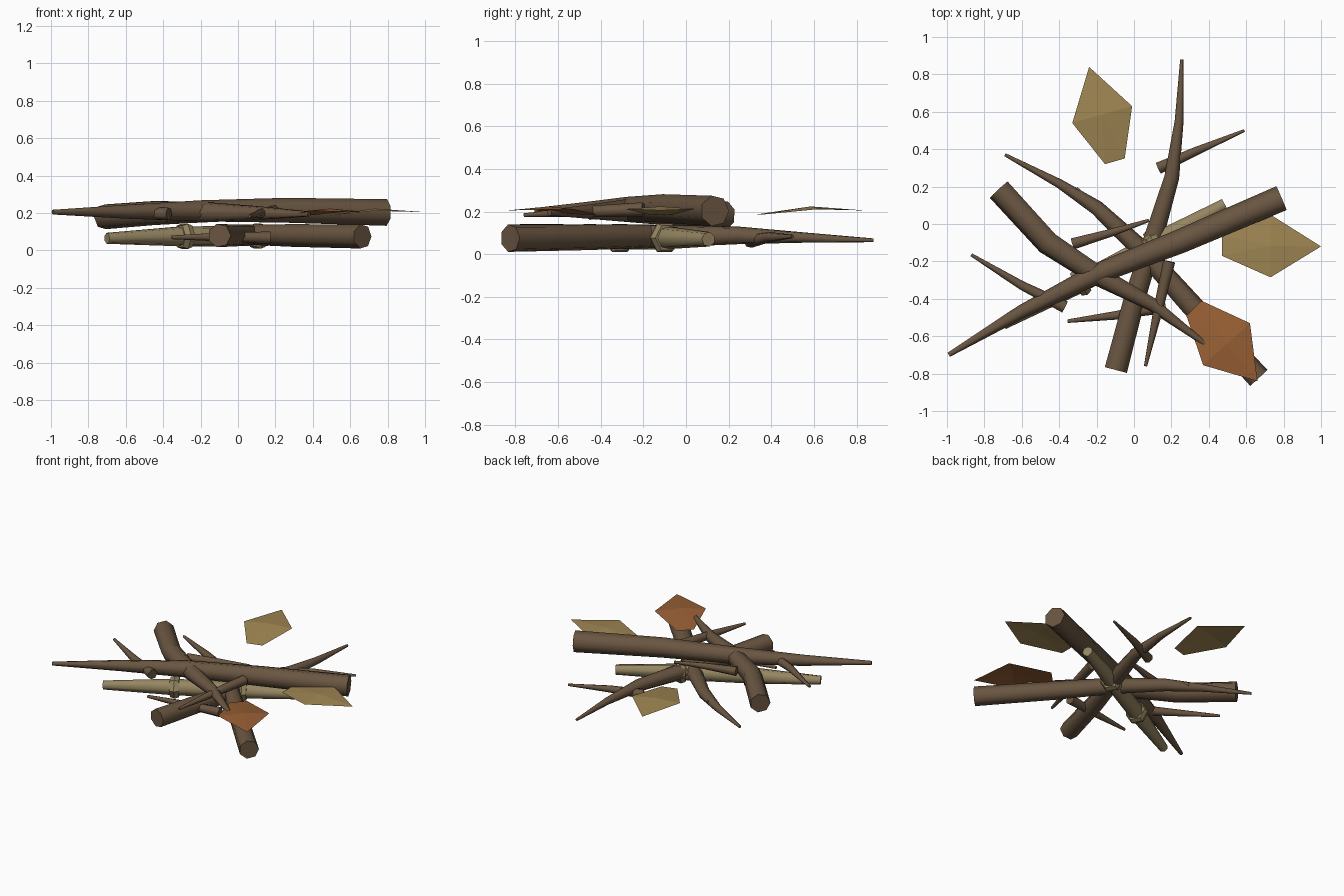
import bpy, bmesh, math
from mathutils import Vector

cube = bpy.data.objects.get("Cube")
if cube:
    bpy.data.objects.remove(cube, do_unlink=True)


def material(name, rgb):
    m = bpy.data.materials.new(name)
    m.use_nodes = True
    col = (*[(c / 255) ** 2.2 for c in rgb], 1)
    m.diffuse_color = col
    m.node_tree.nodes["Principled BSDF"].inputs["Base Color"].default_value = col
    return m


BARK = material("brown_bark", (105, 86, 67))
PALE = material("pale_wood", (148, 133, 98))
TAN = material("tan_leaf", (158, 133, 84))
ORANGE = material("orange_leaf", (150, 95, 55))


def finish(name, bm, mat, smooth):
    me = bpy.data.meshes.new(name)
    bm.to_mesh(me)
    bm.free()
    me.materials.append(mat)
    ob = bpy.data.objects.new(name, me)
    bpy.context.collection.objects.link(ob)
    if smooth:
        bpy.ops.object.select_all(action='DESELECT')
        ob.select_set(True)
        bpy.context.view_layer.objects.active = ob
        bpy.ops.object.shade_smooth_by_angle(angle=math.radians(65))
    return ob


def stick(name, path, mat=BARK, sides=7, smooth=True):
    """Tapered tube through points of (x, y, z, radius)."""
    bm = bmesh.new()
    pts = [Vector(p[:3]) for p in path]
    rings = []
    for i, p in enumerate(pts):
        t = (pts[min(i + 1, len(pts) - 1)] - pts[max(i - 1, 0)]).normalized()
        side = t.cross(Vector((0, 0, 1))).normalized()
        up = side.cross(t)
        r = path[i][3]
        rings.append([bm.verts.new(p + r * (side * math.cos(a) + up * math.sin(a)))
                      for a in (math.tau * k / sides for k in range(sides))])
    for a, b in zip(rings, rings[1:]):
        for k in range(sides):
            n = (k + 1) % sides
            bm.faces.new((a[k], a[n], b[n], b[k]))
    bm.faces.new(rings[0])
    bm.faces.new(rings[-1])
    bmesh.ops.recalc_face_normals(bm, faces=bm.faces)
    return finish(name, bm, mat, smooth)


def leaf(name, mat, tip, shoulder_a, base_a, base_b, shoulder_b):
    """Five-sided leaf, bent up across its shoulders."""
    bm = bmesh.new()
    outline = [(*tip, .205), (*shoulder_a, .212), (*base_a, .185),
               (*base_b, .185), (*shoulder_b, .212)]
    rim = [bm.verts.new(p) for p in outline]
    mid = (Vector(outline[1]) + Vector(outline[4])) / 2
    mid.z = .224
    centre = bm.verts.new(mid)
    for k in range(5):
        bm.faces.new((rim[k], rim[(k + 1) % 5], centre))
    bmesh.ops.recalc_face_normals(bm, faces=bm.faces)
    if sum(f.normal.z for f in bm.faces) < 0:
        bmesh.ops.reverse_faces(bm, faces=bm.faces)
    return finish(name, bm, mat, False)


# Upper branches
stick("upper_long_branch", [(.79, .135, .203, .073), (.25, -.095, .215, .068),
                            (-.2, -.27, .212, .058), (-.6, -.47, .207, .038),
                            (-.99, -.70, .205, .013)])
stick("upper_bent_branch", [(-.72, .185, .18, .068), (-.46, -.1, .2, .066),
                            (-.2, -.27, .205, .057), (.1, -.43, .2, .038),
                            (.38, -.64, .195, .014)])

# Lower branches
stick("lower_front_branch", [(-.1, -.78, .08, .064), (0, -.4, .08, .06),
                             (.1, -.08, .085, .054), (.2, .25, .088, .042),
                             (.24, .55, .078, .025), (.255, .88, .065, .009)])
stick("lower_corner_branch", [(.665, -.825, .075, .066), (.3, -.43, .08, .062),
                              (.05, -.15, .085, .055), (-.2, .085, .08, .042),
                              (-.4, .215, .075, .026), (-.69, .37, .072, .009)])

# Pale stick with two knots
start, end = Vector((-.7, -.535, .065)), Vector((.485, .105, .07))


def along(t, r):
    p = start.lerp(end, t)
    p.z += .01 * math.sin(math.pi * t)
    return (*p, r)


stick("pale_stick", [along(0, .03), along(.34, .055), along(.68, .055),
                     along(1, .035)], PALE)
for label, t in (("left", .35), ("right", .68)):
    stick(f"pale_knot_{label}", [along(t - .022, .066), along(t, .077),
                                 along(t + .022, .066)], PALE, 6, False)

# Small twigs: base, middle, tip
twigs = {
    "back_twig": [(.13, .3, .062, .033), (.33, .39, .08, .024), (.59, .5, .083, .008)],
    "middle_twig": [(-.33, -.105, .195, .032), (-.12, -.045, .2, .022), (.08, .02, .2, .009)],
    "front_twig": [(.17, -.445, .068, .034), (-.1, -.49, .072, .024), (-.355, -.52, .07, .01)],
    "left_twig": [(-.37, -.445, .195, .035), (-.6, -.33, .205, .025), (-.87, -.165, .207, .009)],
    "front_upper_twig": [(.19, -.2, .21, .034), (.13, -.46, .2, .027), (.062, -.76, .183, .009)],
    "inner_twig": [(-.08, -.05, .09, .034), (-.2, .08, .085, .025), (-.31, .19, .08, .01)],
}
for name, path in twigs.items():
    stick(name, path)

# Leaves
leaf("back_leaf", TAN, (-.24, .84), (-.01, .63), (-.05, .35), (-.155, .32), (-.33, .54))
leaf("side_leaf", TAN, (1, -.12), (.73, -.285), (.47, -.17), (.47, -.06), (.73, .05))
leaf("front_leaf", ORANGE, (.66, -.84), (.37, -.755), (.28, -.49), (.36, -.41), (.62, -.53))
